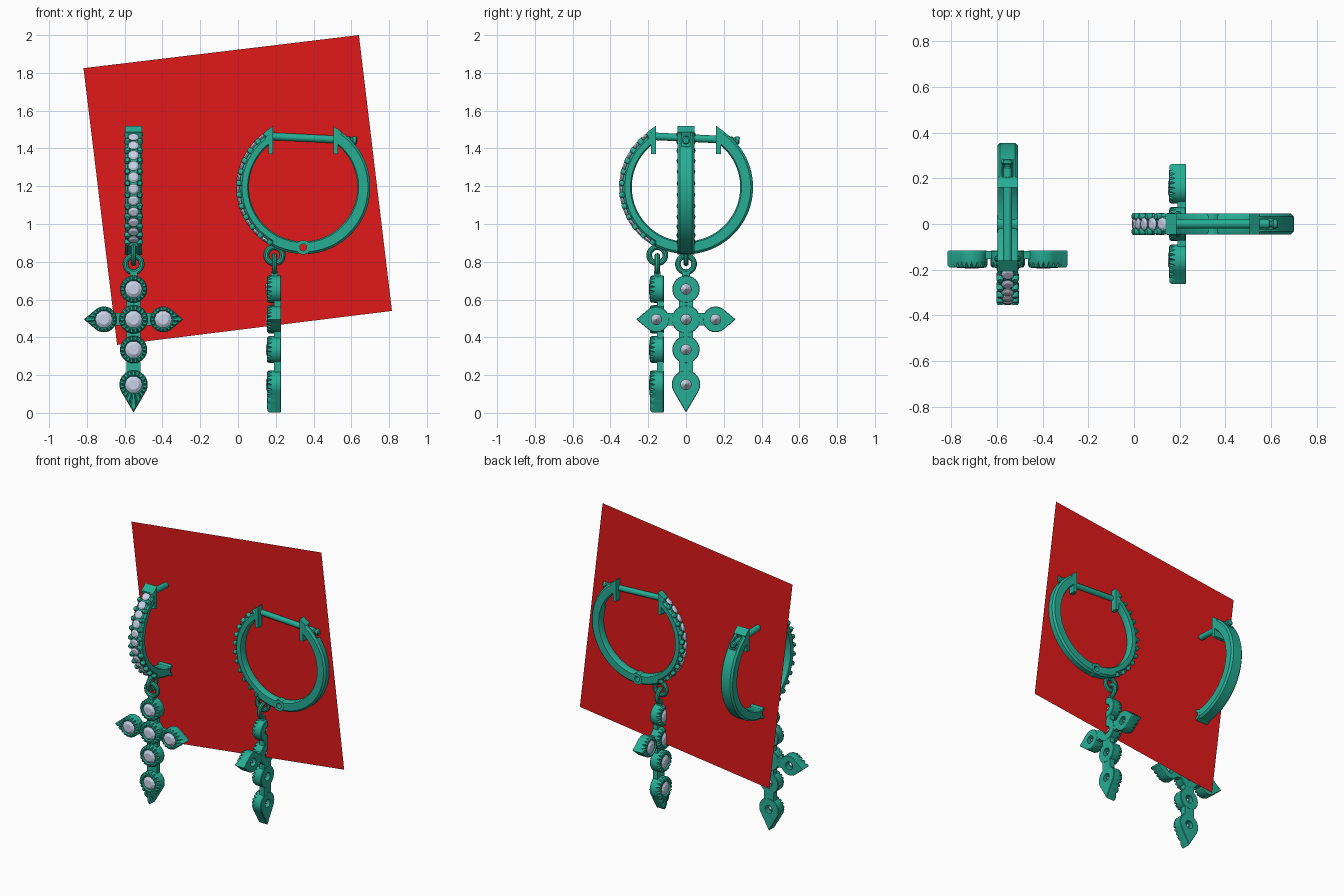
import bpy, bmesh
from math import pi, sin, cos, acos, radians, tau
from mathutils import Vector, Matrix

if "Cube" in bpy.data.objects:
    bpy.data.objects.remove(bpy.data.objects["Cube"])


def material(name, rgb):
    m = bpy.data.materials.new(name)
    m.diffuse_color = (*rgb, 1)
    m.use_nodes = True
    m.node_tree.nodes["Principled BSDF"].inputs["Base Color"].default_value = m.diffuse_color
    return m


METAL = material("green_metal", (0.02, 0.42, 0.30))
STONE = material("pale_stone", (0.58, 0.64, 0.80))
RED = material("red_card", (0.75, 0.01, 0.01))
HZ = 1.195          # hoop centre height
PU = -0.152         # pendant plane
parts = []          # parts of one earring: x sideways, y towards the back


def loft(name, rings, mat=METAL, wrap=False, smooth=True):
    """Skin a list of closed point rings, capped or wrapped on itself."""
    bm = bmesh.new()
    rows = [[bm.verts.new(p) for p in r] for r in rings]
    n = len(rows[0])
    pairs = list(zip(rows, rows[1:])) + ([(rows[-1], rows[0])] if wrap else [])
    for a, b in pairs:
        for i in range(n):
            j = (i + 1) % n
            bm.faces.new((a[i], a[j], b[j], b[i]))
    if not wrap:
        bm.faces.new(rows[0])
        bm.faces.new(rows[-1])
    bmesh.ops.recalc_face_normals(bm, faces=bm.faces)
    me = bpy.data.meshes.new(name)
    bm.to_mesh(me)
    bm.free()
    me.materials.append(mat)
    if smooth:
        me.shade_smooth()
        me.set_sharp_from_angle(angle=radians(32))
    ob = bpy.data.objects.new(name, me)
    bpy.context.collection.objects.link(ob)
    parts.append(ob)
    return ob


def turned(name, centre, axis, profile, n=16, mat=METAL, wrap=False, smooth=True):
    """Revolve (radius, height) pairs about an axis."""
    q = Vector(axis).to_track_quat('Z', 'Y')
    c = Vector(centre)
    rings = [[c + q @ Vector((r * cos(tau * i / n), r * sin(tau * i / n), h))
              for i in range(n)] for r, h in profile]
    return loft(name, rings, mat, wrap, smooth)


def box(name, x0, x1, y0, y1, z0, z1):
    return loft(name, [[(x0, y0, z), (x1, y0, z), (x1, y1, z), (x0, y1, z)]
                       for z in (z0, z1)])


def link_ring(name, centre, axis):
    turned(name, centre, axis, [(0.043 + 0.015 * cos(tau * k / 10), 0.015 * sin(tau * k / 10))
                                for k in range(10)], 28, wrap=True)


def gem(name, centre, axis, r, depth):
    turned(name, centre, axis, [(r * 0.6, r * 0.25), (r, 0), (r * 0.97, -r * 0.12),
                                (r * 0.05, -depth)], 10, STONE, smooth=False)


def on_hoop(a, r, x=0):
    return Vector((x, r * cos(a), HZ + r * sin(a)))


def hoop_arc(name, a0, a1, outer, steps=72):
    rings = []
    for k in range(steps + 1):
        d = a0 + (a1 - a0) * k / steps
        o, w, c = outer(d), 0.045, 0.012
        sec = [(-w, 0.294), (-w + c, 0.287), (w - c, 0.287), (w, 0.294),
               (w, o - c), (w - c, o), (-w + c, o), (-w, o - c)]
        rings.append([on_hoop(radians(d), r, x) for x, r in sec])
    return loft(name, rings)


# Hoop: stone-set front half, plain back half
hoop_arc("front_hoop_half", 124, 266, lambda d: 0.336 if 126 < d < 241 else 0.353)
back = hoop_arc("back_hoop_half", 274, 416, lambda d: 0.355)

# Pin slot through the back half
slot = box("slot_cutter", -0.024, 0.024, 0.192, 0.282, 1.3, 1.6)
slot.hide_render = True
mod = back.modifiers.new("slot", 'BOOLEAN')
mod.operation, mod.object, mod.solver = 'DIFFERENCE', slot, 'EXACT'
dg = bpy.context.evaluated_depsgraph_get()
cut = bpy.data.meshes.new_from_object(back.evaluated_get(dg))
back.modifiers.clear()
back.data = cut
parts.remove(slot)
bpy.data.objects.remove(slot)

# Stones and paired prongs along the front half
for k in range(12):
    a = radians(124.5 + 10.4 * k)
    if k < 11:
        m = a + radians(5.2)
        gem("hoop_stone", on_hoop(m, 0.346), on_hoop(m, 1) - on_hoop(m, 0), 0.029, 0.03)
    for x in (-0.033, 0.033):
        turned("hoop_prong", on_hoop(a, 0.33, x), on_hoop(a, 1) - on_hoop(a, 0),
               [(0.016, 0), (0.016, 0.017), (0.011, 0.025)], 10)

# End plates, closing pin and hinge
for s, name in ((-1, "front_end_plate"), (1, "back_end_plate")):
    prof = [(0.16, 1.37), (0.184, 1.37), (0.184, 1.44), (0.205, 1.486), (0.16, 1.52)]
    loft(name, [[(x, s * u, z) for u, z in prof] for x in (-0.045, 0.045)])
p0, p1 = Vector((0, -0.165, 1.464)), Vector((0, 0.284, 1.442))
L = (p1 - p0).length
turned("closing_pin", p0, p1 - p0,
       [(0.02, 0), (0.02, L - 0.04), (0.014, L - 0.034), (0.014, L - 0.026),
        (0.021, L - 0.02), (0.021, L - 0.005), (0.015, L)], 20)
turned("hinge_knuckle", (0, 0, HZ - 0.319), (1, 0, 0),
       [(0.018, -0.046), (0.038, -0.046), (0.038, 0.046), (0.018, 0.046)], 28, wrap=True)

# Two linked rings holding the pendant
link_ring("hoop_link", (0, PU, 0.835), (1, 0, 0))
link_ring("pendant_link", (0, PU, 0.788), (0, 1, 0))


def setting(name, cx, cz, R, tip=0, heading=0):
    """Round or drop-shaped setting with a notched rim, bored through, plus its stone."""
    n = 72

    def outline(phi):
        if tip:
            al = acos(R / tip)
            p = min(phi, tau - phi)
            if p < al:
                return R / cos(al - p)
        return R

    def ring(radius, y, notch=0.0):
        pts = []
        for i in range(n):
            phi = tau * i / n
            r = radius if radius < 0.5 else outline(phi) * (radius - 1)
            pts.append((cx + r * cos(phi + heading), y + (notch if i % 4 == 2 else 0),
                        cz + r * sin(phi + heading)))
        return pts

    # radii above 1 mean a fraction (radius - 1) of the outline
    loft(name, [ring(0.027, -0.117), ring(1.96, -0.117), ring(2.0, -0.121),
                ring(2.0, -0.180, 0.016), ring(1.92, -0.190, 0.014),
                ring(0.051, -0.192), ring(0.045, -0.180), ring(0.027, -0.145)], wrap=True)
    gem(name + "_stone", (cx, -0.184, cz), (0, -1, 0), 0.046, 0.062)


# Cross pendant settings
setting("top_setting", 0, 0.655, 0.072)
setting("centre_setting", 0, 0.495, 0.075)
setting("lower_setting", 0, 0.335, 0.072)
setting("bottom_drop", 0, 0.15, 0.075, 0.148, -pi / 2)
setting("right_drop", 0.157, 0.495, 0.068, 0.106, 0)
setting("left_drop", -0.157, 0.495, 0.068, 0.106, pi)

# Thin bars joining the settings at the back
for z0, z1 in ((0.55, 0.605), (0.385, 0.445), (0.2, 0.29)):
    box("upright_bar", -0.037, 0.037, -0.154, -0.118, z0, z1)
for s in (-1, 1):
    xa, xb = sorted((s * 0.05, s * 0.115))
    box("cross_bar", xa, xb, -0.154, -0.118, 0.462, 0.528)
box("pendant_neck", -0.02, 0.02, -0.17, -0.134, 0.715, 0.748)

# Second earring turned a quarter to the side
left = Matrix.Translation((-0.553, 0, 0))
right = Matrix.Translation((0.345, 0, 0)) @ Matrix.Rotation(-pi / 2, 4, 'Z')
for ob in parts:
    twin = ob.copy()
    bpy.context.collection.objects.link(twin)
    base = ob.name
    ob.matrix_world = left
    twin.matrix_world = right
    ob.name, twin.name = "left_" + base, "right_" + base

# Flat tilted card between the earrings
card = bpy.data.meshes.new("backing_card")
card.from_pydata([(-0.64, 0, 0.36), (0.815, 0, 0.54), (0.64, 0, 2.0), (-0.818, 0, 1.825)],
                 [], [(0, 1, 2, 3)])
card.materials.append(RED)
bpy.context.collection.objects.link(bpy.data.objects.new("backing_card", card))
